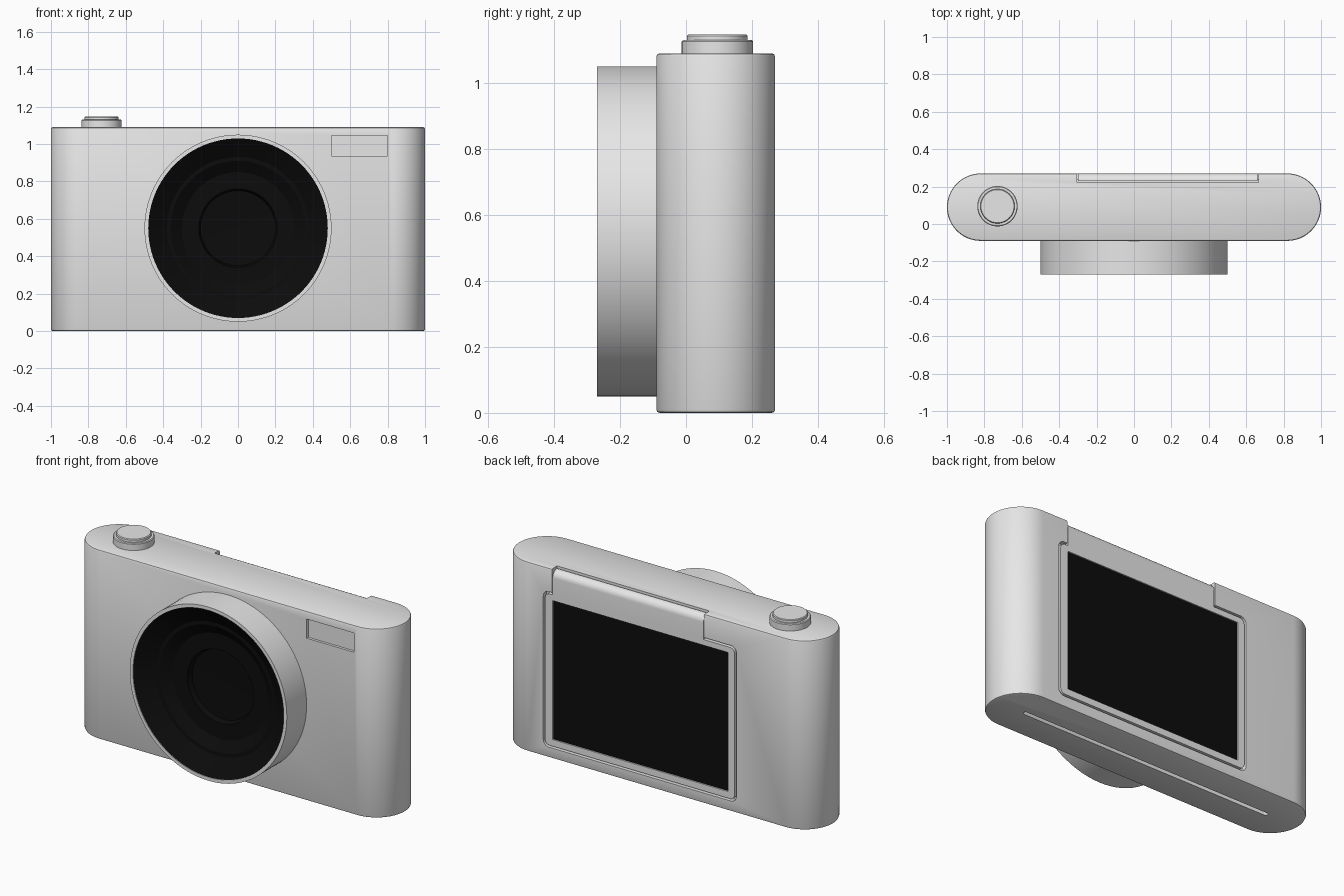
import bpy, bmesh, math
from mathutils import Vector

if "Cube" in bpy.data.objects:
    bpy.data.objects.remove(bpy.data.objects["Cube"])


def material(name, v):
    m = bpy.data.materials.new(name)
    m.diffuse_color = (v, v, v, 1)
    m.use_nodes = True
    m.node_tree.nodes["Principled BSDF"].inputs["Base Color"].default_value = m.diffuse_color
    return m


GREY = material("silver grey", 0.8)
BLACK = material("black glass", 0.0035)


def add(name, bm, mat):
    bmesh.ops.recalc_face_normals(bm, faces=bm.faces[:])
    me = bpy.data.meshes.new(name)
    bm.to_mesh(me)
    bm.free()
    me.materials.append(mat)
    ob = bpy.data.objects.new(name, me)
    bpy.context.collection.objects.link(ob)
    return ob


def prism(name, pts, axis, lo, hi, mat=GREY):
    """Extrude a 2D outline along an axis from lo to hi."""
    place = {"x": lambda u, v, w: (w, u, v),
             "y": lambda u, v, w: (u, w, v),
             "z": lambda u, v, w: (u, v, w)}[axis]
    bm = bmesh.new()
    a = [bm.verts.new(place(u, v, lo)) for u, v in pts]
    b = [bm.verts.new(place(u, v, hi)) for u, v in pts]
    bm.faces.new(a)
    bm.faces.new(b[::-1])
    n = len(pts)
    for i in range(n):
        j = (i + 1) % n
        bm.faces.new((a[i], b[i], b[j], a[j]))
    return add(name, bm, mat)


def rounded(u0, u1, v0, v1, r, steps):
    """Rounded rectangle outline."""
    pts = []
    corners = [(u1 - r, v1 - r), (u0 + r, v1 - r), (u0 + r, v0 + r), (u1 - r, v0 + r)]
    for k, (cu, cv) in enumerate(corners):
        for i in range(steps + 1):
            t = math.pi / 2 * (k + i / steps)
            p = (cu + r * math.cos(t), cv + r * math.sin(t))
            if not pts or math.dist(p, pts[-1]) > 1e-5:
                pts.append(p)
    if math.dist(pts[0], pts[-1]) < 1e-5:
        pts.pop()
    return pts


def rect(u0, u1, v0, v1):
    return [(u0, v0), (u1, v0), (u1, v1), (u0, v1)]


def revolve(name, profile, centre, axis, mat, steps=96):
    """Spin (radius, distance along axis) points round an axis."""
    c, ax = Vector(centre), Vector(axis)
    bm = bmesh.new()
    vs = [bm.verts.new(c + Vector((r, 0, 0)) + ax * h) for r, h in profile]
    es = [bm.edges.new(p) for p in zip(vs, vs[1:])]
    bmesh.ops.spin(bm, geom=vs + es, cent=c, axis=ax, angle=2 * math.pi, steps=steps)
    bmesh.ops.remove_doubles(bm, verts=bm.verts[:], dist=1e-5)
    return add(name, bm, mat)


def finish(ob, bevel=0, cutters=()):
    """Bevel, cut, bake the modifiers and smooth."""
    if bevel:
        m = ob.modifiers.new("edge", "BEVEL")
        m.width, m.segments, m.limit_method = bevel, 2, "ANGLE"
        m.angle_limit = math.radians(50)
    for c in cutters:
        m = ob.modifiers.new("cut", "BOOLEAN")
        m.object, m.operation, m.solver = c, "DIFFERENCE", "EXACT"
    bpy.ops.object.select_all(action="DESELECT")
    ob.select_set(True)
    bpy.context.view_layer.objects.active = ob
    if ob.modifiers:
        bpy.ops.object.convert(target="MESH")
    bpy.ops.object.shade_smooth_by_angle(angle=math.radians(30))
    for c in cutters:
        bpy.data.objects.remove(c)


# Body: stadium outline with door recess, hinge notch, flash window and base slot
body = prism("body", rounded(-1, 1, -0.09, 0.27, 0.18, 16), "z", 0, 1.09)
cutters = [
    prism("door_cutter", rounded(-0.51, 0.72, 0.06, 0.955, 0.035, 6), "y", 0.24, 0.32),
    prism("hinge_cutter", rect(-0.305, 0.665, 0.9, 1.2), "y", 0.222, 0.33),
    prism("flash_cutter", rect(0.5, 0.8, 0.935, 1.045), "y", -0.2, -0.075),
    prism("slot_cutter", rounded(-0.8, 0.8, 0.078, 0.102, 0.011, 4), "z", -0.1, 0.03),
]
finish(body, 0.01, cutters)

# Rear door with a sunken black screen
door = prism("rear_door", rounded(-0.498, 0.708, 0.072, 0.943, 0.028, 6), "y", 0.235, 0.27)
finish(door, 0, [prism("screen_cutter", rect(-0.455, 0.66, 0.11, 0.91), "y", 0.26, 0.3)])
finish(prism("screen", rect(-0.454, 0.659, 0.111, 0.909), "y", 0.255, 0.264, BLACK))

# Rounded hinge strip above the door
arc = [(0.23 + 0.04 * math.cos(t), 1.04 + 0.04 * math.sin(t))
       for t in (math.pi / 2 * i / 8 for i in range(9))]
finish(prism("hinge", [(0.23, 0.942), (0.27, 0.942)] + arc, "x", -0.3, 0.66))

# Lens barrel and stepped black glass
LENS = (0, 0, 0.55)
finish(revolve("lens_barrel", [(0.5, -0.08), (0.5, -0.27), (0.48, -0.27), (0.48, -0.262)],
               LENS, (0, 1, 0), GREY))
glass = revolve("lens_glass", [(0.48, -0.266), (0.38, -0.2), (0.36, -0.2), (0.3, -0.16),
                               (0.21, -0.16), (0.2, -0.13), (0, -0.12)],
                LENS, (0, 1, 0), BLACK)
if sum(p.normal.y * p.area for p in glass.data.polygons) > 0:
    glass.data.flip_normals()
finish(glass)

# Shutter button: collar and cap
finish(revolve("shutter_button",
               [(0.108, 1.08), (0.108, 1.126), (0.104, 1.13), (0.092, 1.13),
                (0.092, 1.143), (0.088, 1.147), (0, 1.147)],
               (-0.73, 0.095, 0), (0, 0, 1), GREY, 48))
